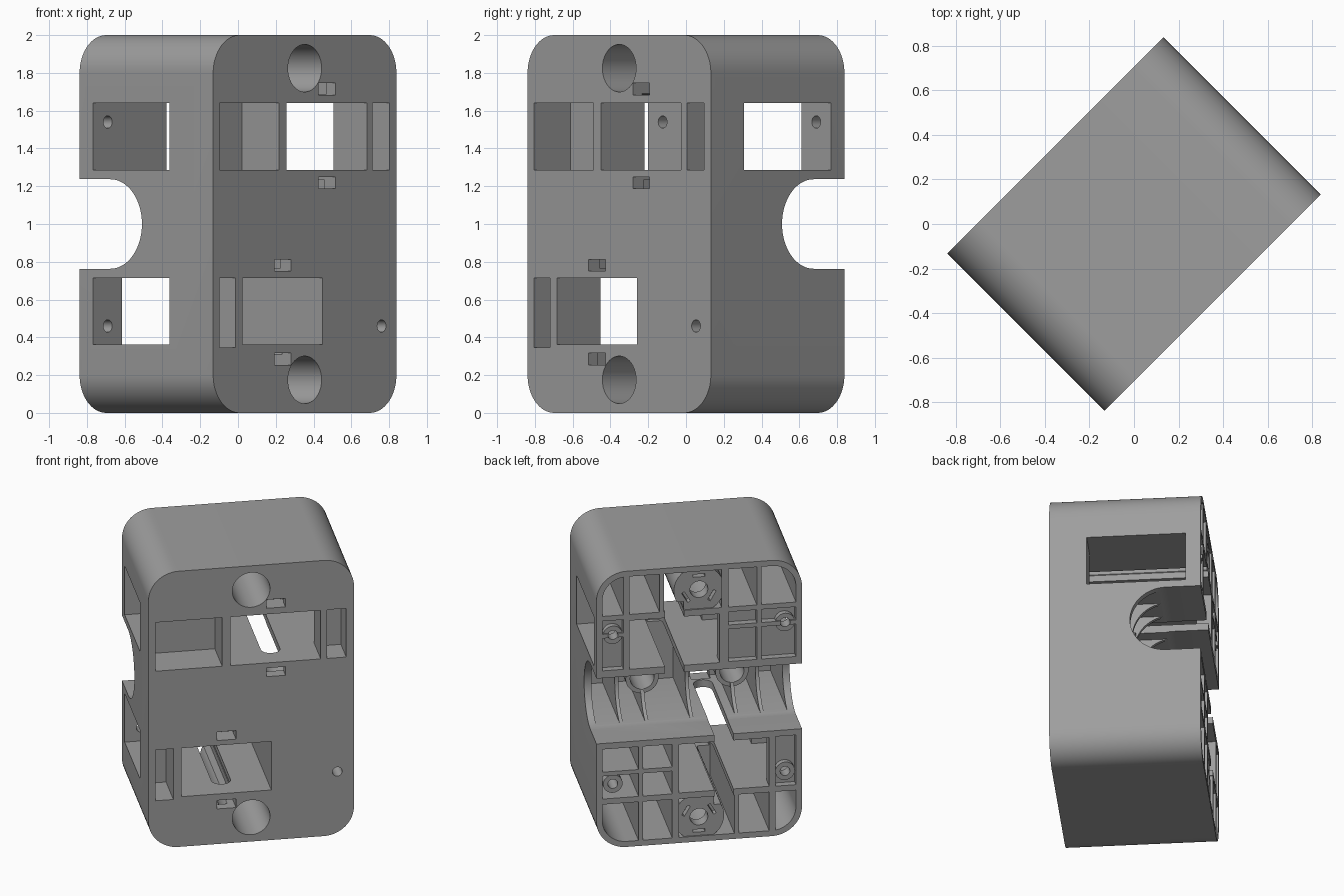
import bpy, bmesh, math
from mathutils import Matrix, Vector

if "Cube" in bpy.data.objects:
    bpy.data.objects.remove(bpy.data.objects["Cube"])

W, D, R = 0.686, 0.5, 0.2        # half width, half depth, corner radius
grey = bpy.data.materials.new("plain_grey")
grey.diffuse_color = (0.34, 0.34, 0.34, 1)
grey.use_nodes = True
grey.node_tree.nodes["Principled BSDF"].inputs["Base Color"].default_value = grey.diffuse_color


def box(bm, x0, x1, y0, y1, z0, z1):
    m = Matrix.Translation(((x0 + x1) / 2, (y0 + y1) / 2, (z0 + z1) / 2)) @ \
        Matrix.Diagonal((x1 - x0, y1 - y0, z1 - z0, 1))
    bmesh.ops.create_cube(bm, size=1, matrix=m)


def rod(bm, x, z, r, y0, y1, n=40):
    # cylinder running front to back
    m = Matrix.Translation((x, (y0 + y1) / 2, z)) @ Matrix.Rotation(math.pi / 2, 4, 'X')
    bmesh.ops.create_cone(bm, cap_ends=True, segments=n, radius1=r, radius2=r,
                          depth=y1 - y0, matrix=m)


def rounded_prism(bm, w, z0, z1, r, y0, y1, n=16):
    pts = []
    for k, (cx, cz) in enumerate([(w - r, z1 - r), (r - w, z1 - r), (r - w, z0 + r), (w - r, z0 + r)]):
        for i in range(n + 1):
            a = (k + i / n) * math.pi / 2
            pts.append((cx + r * math.cos(a), y0, cz + r * math.sin(a)))
    f = bm.faces.new([bm.verts.new(p) for p in pts])
    new = bmesh.ops.extrude_face_region(bm, geom=[f])["geom"]
    bmesh.ops.translate(bm, verts=[v for v in new if isinstance(v, bmesh.types.BMVert)],
                        vec=(0, y1 - y0, 0))


def finish(bm, name):
    bmesh.ops.recalc_face_normals(bm, faces=bm.faces)
    me = bpy.data.meshes.new(name)
    bm.to_mesh(me)
    bm.free()
    ob = bpy.data.objects.new(name, me)
    bpy.context.collection.objects.link(ob)
    return ob


def boolean(ob, tool, op):
    tool.hide_render = True
    mod = ob.modifiers.new(op, 'BOOLEAN')
    mod.operation, mod.object, mod.solver, mod.use_self = op, tool, 'EXACT', True
    bpy.context.view_layer.update()
    me = bpy.data.meshes.new_from_object(ob.evaluated_get(bpy.context.evaluated_depsgraph_get()))
    ob.modifiers.clear()
    ob.data = me
    bpy.data.objects.remove(tool)


# rounded housing block
bm = bmesh.new()
rounded_prism(bm, W, 0, 2, R, -D, D)
housing = finish(bm, "housing")

# ribbed cells open to the back, clipped to the rounded inner outline
bm = bmesh.new()
F = -0.43
for x0, x1 in [(-.65, -.415), (-.385, -.194), (-.15, .235), (.265, .464), (.506, .65)]:
    box(bm, x0, x1, F, 0.6, 1.685, 1.97)
for x0, x1 in [(-.65, -.51), (-.467, -.265), (-.235, .134), (.18, .376), (.405, .65)]:
    box(bm, x0, x1, F, 0.6, 0.03, 0.32)
for x0, x1 in [(.18, .376), (.405, .65)]:
    box(bm, x0, x1, F, 0.6, 0.36, 0.525)
    box(bm, x0, x1, F, 0.6, 0.555, 0.72)
for x0, x1 in [(-.65, -.415), (-.385, -.194), (.506, .65)]:
    box(bm, x0, x1, 0.45, 0.6, 1.29, 1.525)
    box(bm, x0, x1, 0.45, 0.6, 1.555, 1.65)
box(bm, -.65, -.51, 0.45, 0.6, 0.36, 0.72)
cells = finish(bm, "back_cells")
bm = bmesh.new()
rounded_prism(bm, W - .04, .04, 1.96, R - .04, -0.45, 0.7)
boolean(cells, finish(bm, "inner_outline"), 'INTERSECT')
boolean(housing, cells, 'DIFFERENCE')

# pipe channel across the back with fin pockets behind it
bm = bmesh.new()
m = Matrix.Translation((0, .27, 1)) @ Matrix.Rotation(math.pi / 2, 4, 'Y')
bmesh.ops.create_cone(bm, cap_ends=True, segments=64, radius1=.237, radius2=.237, depth=2, matrix=m)
box(bm, -1, 1, .27, 1, .763, 1.237)
ribs = [-.65, -.47, -.3, 0, .3, .47, .65]
for a, b in zip(ribs, ribs[1:]):
    box(bm, a + .012, b - .012, -.42, .27, .768, 1.232)
boolean(housing, finish(bm, "pipe_channel"), 'DIFFERENCE')

# screw bosses
bm = bmesh.new()
for z in (1.825, .175):
    rod(bm, 0, z, .168, -.47, .49)
for x in (-.3, .3):
    rod(bm, x, 1, .11, -.46, .04)
for x, z, y in [(-.575, 1.54, .42), (.575, 1.54, .42), (-.575, .46, .42), (.575, .46, -.46)]:
    rod(bm, x, z, .065, y, .49, 24)
boolean(housing, finish(bm, "screw_bosses"), 'UNION')

# front openings, side windows and screw holes
bm = bmesh.new()
box(bm, -.137, .464, -.6, .6, 1.287, 1.64)
box(bm, -.467, .134, -.6, .6, .363, .715)
box(bm, -.639, -.194, -.6, -.224, 1.287, 1.64)
box(bm, .506, .634, -.6, -.3, 1.287, 1.64)
box(bm, -.639, -.52, -.6, -.224, .347, .715)
box(bm, -.8, -.1, -.172, .4, 1.287, 1.64)
box(bm, -.8, -.4, -.172, .4, .363, .715)
box(bm, .4, .8, -.2525, .4, 1.287, 1.64)
for z in (1.825, .175):
    rod(bm, 0, z, .126, -.6, .4)
    rod(bm, 0, z, .06, .3, .6, 24)
for x in (-.3, .3):
    rod(bm, x, 1, .08, -.38, .2)
for x, z, y in [(-.575, 1.54, .3), (.575, 1.54, .3), (-.575, .46, .3), (.575, .46, -.6)]:
    rod(bm, x, z, .033, y, .6, 20)
boolean(housing, finish(bm, "openings"), 'DIFFERENCE')

# lever slots with a rounded front end, small front slots, arc notches
bm = bmesh.new()
for s in (1, -1):
    x, zc = .165 * s, 1 + .4665 * s
    m = Matrix.Translation((x, -.29, zc))
    bmesh.ops.create_cone(bm, cap_ends=True, segments=24, radius1=.0635, radius2=.0635,
                          depth=.555, matrix=m)
    box(bm, x - .0635, x + .0635, -.29, .6, zc - .2775, zc + .2775)
    for dz in (-.248, .248):
        box(bm, x - .0635, x + .0635, -.6, -.37, zc + dz - .031, zc + dz + .031)
    for k in range(3):
        a = math.pi / 2 * s + k * math.tau / 3
        m = Matrix.Translation((.1 * math.cos(a), .5, 1 + .825 * s + .1 * math.sin(a))) @ \
            Matrix.Rotation(-a, 4, 'Y') @ Matrix.Diagonal((.02, .12, .08, 1))
        bmesh.ops.create_cube(bm, size=1, matrix=m)
boolean(housing, finish(bm, "lever_slots"), 'DIFFERENCE')

# turn the block to its diagonal stance and shade it
housing.data.transform(Matrix.Rotation(math.pi / 4, 4, 'Z'))
housing.data.materials.clear()
housing.data.materials.append(grey)
for p in housing.data.polygons:
    p.material_index = 0
bpy.context.view_layer.objects.active = housing
housing.select_set(True)
bpy.ops.object.shade_smooth_by_angle(angle=math.radians(30))
